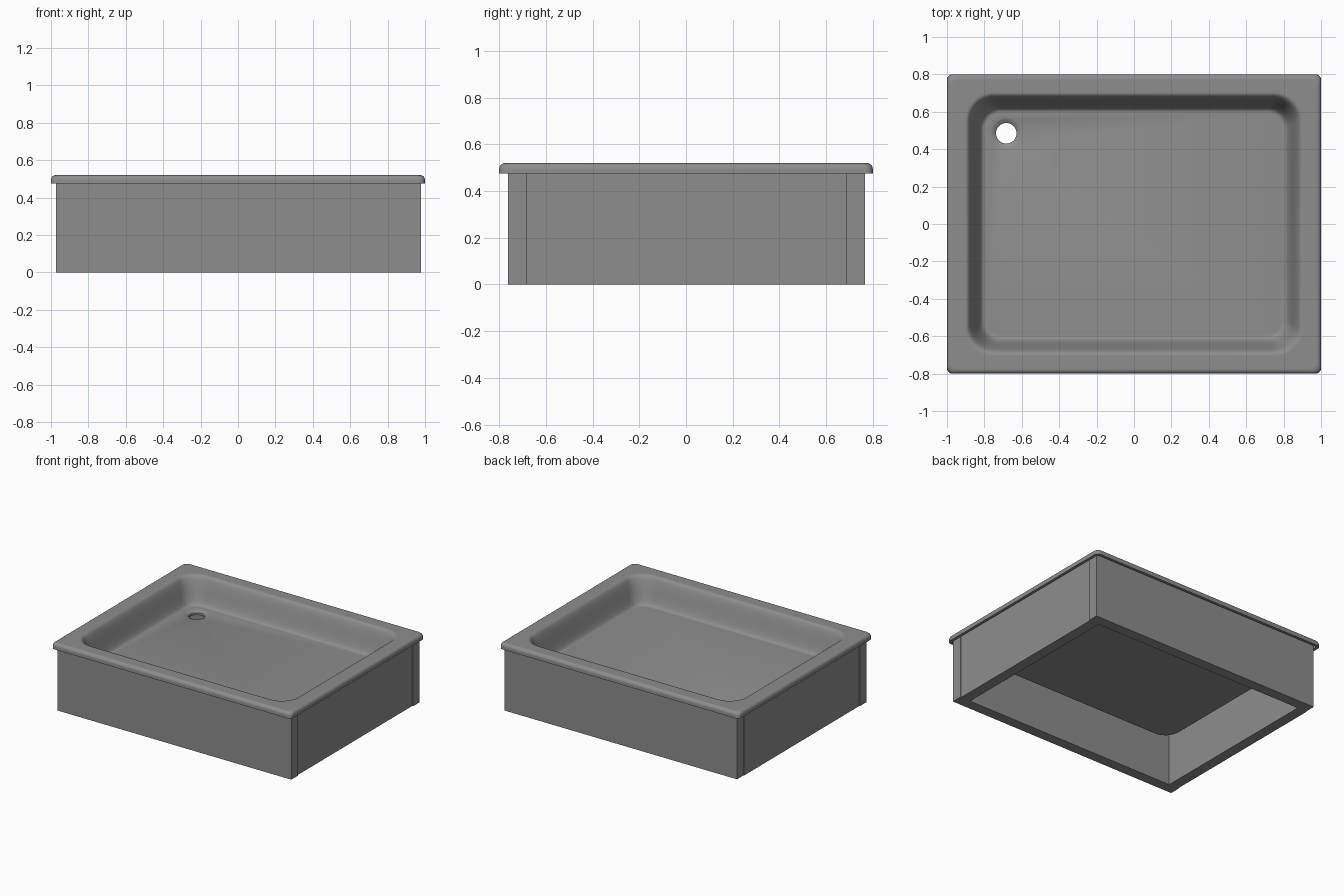
import bpy, bmesh, math

cube = bpy.data.objects.get("Cube")
if cube:
    bpy.data.objects.remove(cube)

HX, HY, TOP, FLOOR, SHELL = 1.0, 0.8, 0.52, 0.325, 0.015
DRAIN = (-0.683, 0.485)

grey = bpy.data.materials.new("grey enamel")
grey.use_nodes = True
grey.diffuse_color = (0.27, 0.27, 0.27, 1)
grey.node_tree.nodes["Principled BSDF"].inputs["Base Color"].default_value = (0.27, 0.27, 0.27, 1)


def finish(name, bm):
    bmesh.ops.recalc_face_normals(bm, faces=bm.faces)
    mesh = bpy.data.meshes.new(name)
    bm.to_mesh(mesh)
    bm.free()
    mesh.materials.append(grey)
    obj = bpy.data.objects.new(name, mesh)
    bpy.context.collection.objects.link(obj)
    return obj


def rounded_ring(bm, inset, z, radius, steps=10):
    ring = []
    for q, (sx, sy) in enumerate([(1, 1), (-1, 1), (-1, -1), (1, -1)]):
        cx, cy = sx * (HX - inset - radius), sy * (HY - inset - radius)
        for i in range(steps + 1):
            a = (q + i / steps) * math.pi / 2
            ring.append(bm.verts.new((cx + radius * math.cos(a), cy + radius * math.sin(a), z)))
    return ring


def circle_ring(bm, radius, z, count=32):
    return [bm.verts.new((DRAIN[0] + radius * math.cos(2 * math.pi * i / count),
                          DRAIN[1] + radius * math.sin(2 * math.pi * i / count), z))
            for i in range(count)]


def loft(bm, rings):
    for a, b in zip(rings, rings[1:]):
        for i in range(len(a)):
            j = (i + 1) % len(a)
            bm.faces.new((a[i], a[j], b[j], b[i]))


def basin_curve(steps=18):
    # Soft S-shaped wall from the rim down to the floor: inset, height, corner radius
    for i in range(steps + 1):
        t = i / steps
        s = t ** 3 * (t * (6 * t - 15) + 10)
        yield 0.095 + 0.11 * t, TOP - (TOP - FLOOR) * s, 0.15 - 0.06 * t


# Tray: one closed shell, lofted from under the floor, around the lip, into the basin
bm = bmesh.new()
inner = list(basin_curve())
under = [(d - SHELL, z - SHELL, r + SHELL) for d, z, r in inner]
lip = [(0.02, TOP - SHELL, 0.02), (0.02, 0.475, 0.02), (0, 0.475, 0.03)]
for i in range(7):
    a = i / 6 * math.pi / 2
    lip.append((0.025 * (1 - math.cos(a)), TOP - 0.025 * (1 - math.sin(a)), 0.035))
floor_edge = (0.215, FLOOR, 0.085)
under_edge = (0.205, FLOOR - SHELL, 0.095)
rim_flat = [(0.03, TOP, 0.035), (0.088, TOP, 0.15)]
profile = [under_edge] + under[::-1] + lip + rim_flat + inner + [floor_edge]
rings = [rounded_ring(bm, *p) for p in profile]
loft(bm, rings)

# Drain: shallow dished ring and a hole straight through the floor
drain = [circle_ring(bm, r, FLOOR - dz) for r, dz in
         ((0.08, 0), (0.075, 0.002), (0.06, 0.009), (0.055, 0.013), (0.055, 0.03), (0.07, 0.03), (0.07, SHELL))]
loft(bm, drain)


def fill_between(a, b):
    edges = []
    for ring in (a, b):
        edges += [bm.edges.get((ring[i], ring[i - 1])) for i in range(len(ring))]
    bmesh.ops.triangle_fill(bm, edges=edges, use_beauty=True)


fill_between(rings[-1], drain[0])
fill_between(rings[0], drain[-1])
tray = finish("tray", bm)
bpy.ops.object.select_all(action="DESELECT")
tray.select_set(True)
bpy.context.view_layer.objects.active = tray
bpy.ops.object.shade_smooth_by_angle(angle=math.radians(35))


# Base panels: open box under the tray, ends stepped slightly at the corners
def panel(name, x0, x1, y0, y1, height=0.5):
    bm = bmesh.new()
    bmesh.ops.create_cube(bm, size=1)
    for v in bm.verts:
        v.co = (x1 if v.co.x > 0 else x0, y1 if v.co.y > 0 else y0, height if v.co.z > 0 else 0)
    finish(name, bm)


panel("front_panel", -0.972, 0.979, -0.763, -0.683)
panel("back_panel", -0.962, 0.979, 0.687, 0.767)
panel("right_panel", -0.967, -0.887, -0.683, 0.687)
panel("left_panel", 0.892, 0.972, -0.683, 0.687)
